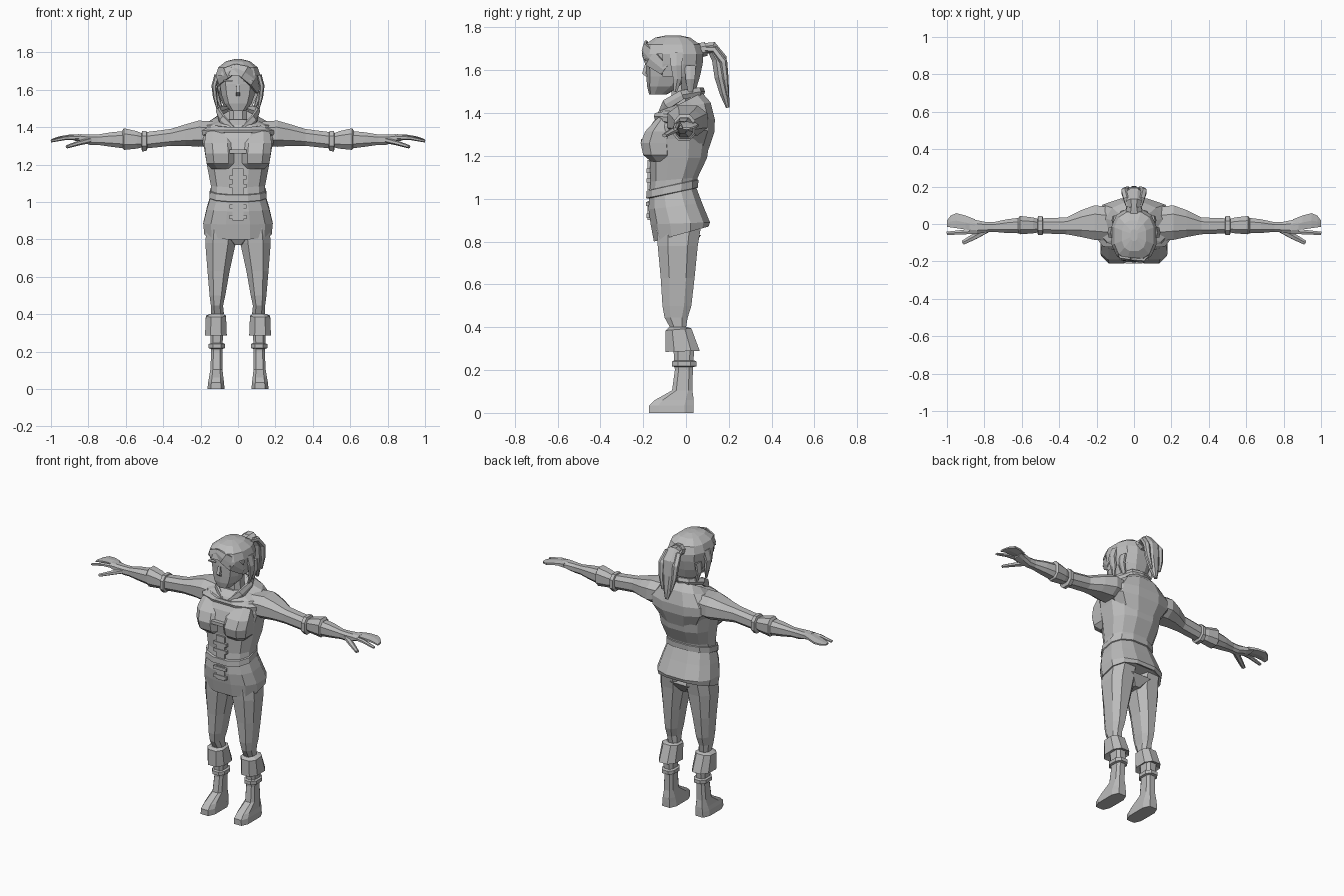
import bpy, bmesh, math
from mathutils import Vector

grey = bpy.data.materials.new("plain grey")
grey.diffuse_color = (0.5, 0.5, 0.5, 1)


def oval(n, p):
    """Unit cross-section with flat front, back and sides; p < 1 makes it squarer."""
    pts = []
    for i in range(n):
        a = 2 * math.pi * (i + 0.5) / n
        c, s = math.cos(a), math.sin(a)
        pts.append((math.copysign(abs(c) ** p, c), math.copysign(abs(s) ** p, s)))
    mx, my = max(q[0] for q in pts), max(q[1] for q in pts)
    return [(x / mx, y / my) for x, y in pts]


def skin(name, rings, mirror=False, caps=True, drop=None, thick=0):
    """Joins rings of points into a flat-shaded surface."""
    bm = bmesh.new()
    rows = [[bm.verts.new(p) for p in r] for r in rings]
    n = len(rows[0])
    for a, b in zip(rows, rows[1:]):
        for i in range(n):
            j = (i + 1) % n
            bm.faces.new((a[i], a[j], b[j], b[i]))
    if caps:
        bm.faces.new(rows[0])
        bm.faces.new(rows[-1])
    bmesh.ops.recalc_face_normals(bm, faces=bm.faces)
    if drop:
        gone = [f for f in bm.faces if drop(f.calc_center_median())]
        bmesh.ops.delete(bm, geom=gone, context='FACES')
    me = bpy.data.meshes.new(name)
    bm.to_mesh(me)
    bm.free()
    me.materials.append(grey)
    ob = bpy.data.objects.new(name, me)
    bpy.context.collection.objects.link(ob)
    if thick:
        m = ob.modifiers.new("thickness", 'SOLIDIFY')
        m.thickness = thick
    if mirror:
        ob.modifiers.new("mirror", 'MIRROR')
    return ob


def upright(name, rows, n=8, p=0.8, **kw):
    """Rows: x0, x1, y front, y back, z front, z back."""
    rings = []
    for x0, x1, y0, y1, z0, z1 in rows:
        rings.append([((x0 + x1) / 2 + (x1 - x0) / 2 * u, (y0 + y1) / 2 + (y1 - y0) / 2 * v,
                       (z0 + z1) / 2 + (z1 - z0) / 2 * v) for u, v in oval(n, p)])
    return skin(name, rings, **kw)


def sideways(name, rows, n=8, p=0.8):
    """Rows along x: x, y0, y1, z0, z1; mirrored to both sides."""
    rings = [[(x, (y0 + y1) / 2 + (y1 - y0) / 2 * u, (z0 + z1) / 2 + (z1 - z0) / 2 * v)
              for u, v in oval(n, p)] for x, y0, y1, z0, z1 in rows]
    return skin(name, rings, mirror=True)


def strand(name, rows, side=(1, 0, 0), n=6, mirror=False):
    """Tube along a path. Rows: x, y, z, half width, half thickness."""
    pts = [Vector(r[:3]) for r in rows]
    rings = []
    for i, r in enumerate(rows):
        d = (pts[min(i + 1, len(pts) - 1)] - pts[max(i - 1, 0)]).normalized()
        s = Vector(side)
        s = (s - d * s.dot(d)).normalized()
        t = d.cross(s)
        rings.append([pts[i] + s * r[3] * u + t * r[4] * v for u, v in oval(n, 1)])
    return skin(name, rings, mirror=mirror)


def box(name, x0, x1, y0, y1, z0, z1, mirror=False):
    return upright(name, [(x0, x1, y0, y1, z, z) for z in (z0, z1)], n=4, p=1, mirror=mirror)


def sym(w, y0, y1, z0, z1=None):
    return (-w, w, y0, y1, z0, z0 if z1 is None else z1)


# jacket body, belt and skirt
upright("jacket", [sym(.145, -.175, .045, 1.0, 1.05), sym(.145, -.165, .055, 1.08, 1.1),
                   sym(.165, -.17, .098, 1.19), sym(.18, -.185, .112, 1.28),
                   sym(.195, -.165, .11, 1.34), sym(.185, -.12, .09, 1.41), sym(.08, -.08, .04, 1.44)],
        n=12)
upright("bust", [(.02, .14, -.165, -.05, 1.175, 1.175), (.012, .168, -.2, -.05, 1.205, 1.205),
                 (.01, .175, -.212, -.05, 1.26, 1.26), (.015, .18, -.19, -.05, 1.315, 1.315),
                 (.03, .17, -.13, -.05, 1.38, 1.38)], n=8, mirror=True)
upright("belt", [sym(.148, -.178, .05, 1.0, 1.05), sym(.153, -.186, .056, 1.003, 1.053),
                 sym(.15, -.184, .058, 1.037, 1.088), sym(.143, -.172, .05, 1.04, 1.092)], n=12)
upright("jacket_skirt", [sym(.145, -.172, .045, 1.01, 1.06), sym(.167, -.175, .075, .95, .98),
                         sym(.186, -.165, .112, .88, .89), sym(.18, -.15, .105, .80, .87),
                         sym(.165, -.135, .09, .805, .875)], n=12)
upright("crotch", [sym(.03, -.10, .03, .77), sym(.13, -.14, .07, .83)], n=8)

# front fastening: placket and clasps
box("lower_placket", -.03, .03, -.18, -.15, .90, .99)
box("upper_placket", -.03, .03, -.18, -.14, 1.04, 1.18)
for i, (z, y) in enumerate([(.92, -.184), (.975, -.187), (1.085, -.184), (1.13, -.184), (1.27, -.21)]):
    box(f"clasp_{i + 1}", -.045, .045, y, y + .03, z - .01, z + .01)

# draped hood, open at the throat
upright("hood", [sym(.075, -.11, .035, 1.38, 1.47), sym(.10, -.125, .075, 1.395, 1.495),
                 sym(.15, -.145, .115, 1.40, 1.45), sym(.215, -.15, .135, 1.385, 1.37),
                 sym(.215, -.145, .132, 1.37, 1.31), sym(.14, -.12, .095, 1.36, 1.20)], n=12)
strand("collar_edge", [(.03, -.12, 1.385, .02, .012), (.085, -.09, 1.44, .025, .014),
                       (.105, -.02, 1.485, .022, .014), (.06, .06, 1.50, .02, .014),
                       (0, .075, 1.50, .02, .014)], side=(0, 0, 1), mirror=True)

# sleeves, gloves and hands
sideways("sleeve", [(.13, -.09, .09, 1.30, 1.43), (.21, -.085, .10, 1.295, 1.435),
                    (.28, -.07, .075, 1.30, 1.415), (.36, -.055, .035, 1.30, 1.39),
                    (.50, -.05, .03, 1.285, 1.372)])
sideways("sleeve_cuff", [(.485, -.05, .03, 1.285, 1.365), (.49, -.06, .042, 1.272, 1.38),
                         (.512, -.06, .042, 1.27, 1.38), (.517, -.05, .03, 1.285, 1.365)])
sideways("glove_cuff", [(.51, -.045, .025, 1.292, 1.365), (.54, -.05, .035, 1.285, 1.378),
                        (.61, -.055, .043, 1.278, 1.394), (.62, -.045, .03, 1.29, 1.38)])
sideways("forearm", [(.60, -.05, .035, 1.285, 1.38), (.68, -.048, .025, 1.295, 1.372),
                     (.75, -.042, .01, 1.305, 1.36), (.79, -.045, .01, 1.305, 1.36),
                     (.84, -.052, .02, 1.318, 1.362), (.88, -.05, .03, 1.33, 1.36)])
sideways("fingers", [(.85, -.035, .025, 1.335, 1.362), (.90, -.03, .045, 1.338, 1.36),
                     (.95, -.022, .058, 1.333, 1.352), (.98, -.018, .045, 1.328, 1.343),
                     (1.0, -.015, .018, 1.322, 1.334)], n=6)
strand("index_finger", [(.84, -.038, 1.345, .014, .013), (.92, -.044, 1.342, .012, .011),
                        (1.0, -.05, 1.325, .009, .007)], side=(0, 1, 0), mirror=True)
strand("thumb", [(.79, -.03, 1.33, .018, .015), (.85, -.065, 1.315, .016, .013),
                 (.915, -.10, 1.295, .011, .009)], side=(0, 1, 0), mirror=True)

# trousers, cuffs and boots
upright("trouser_leg", [(.075, .143, -.075, .0, .40, .40), (.08, .145, -.10, .008, .445, .445),
                        (.068, .152, -.11, .025, .50, .50), (.045, .163, -.118, .04, .63, .63),
                        (.012, .175, -.132, .055, .78, .78), (.003, .165, -.14, .075, .90, .90)],
        mirror=True)
upright("knee_cuff", [(.08, .145, -.06, .03, .30, .30), (.06, .176, -.095, .064, .285, .29),
                      (.064, .172, -.095, .025, .385, .395), (.08, .15, -.08, .01, .40, .40)],
        n=8, mirror=True)
upright("boot", [(.072, .163, -.172, .035, 0, 0), (.075, .16, -.172, .036, .035, .035),
                 (.078, .155, -.145, .036, .06, .06), (.083, .148, -.065, .03, .105, .105),
                 (.083, .143, -.052, .032, .2, .2), (.08, .15, -.06, .04, .32, .32)],
        p=0.6, mirror=True)
upright("boot_strap", [(.08, .147, -.055, .037, .215, .215), (.07, .157, -.066, .05, .218, .218),
                       (.07, .157, -.066, .05, .24, .24), (.08, .147, -.055, .037, .245, .245)],
        mirror=True)

# neck and head
upright("neck", [sym(.05, -.07, .02, 1.40), sym(.045, -.065, .02, 1.56)])
upright("head", [sym(.04, -.172, -.09, 1.487), sym(.072, -.182, -.02, 1.525),
                 sym(.088, -.185, .02, 1.57), sym(.098, -.188, .05, 1.63),
                 sym(.1, -.185, .06, 1.69), sym(.06, -.14, .03, 1.735)], n=10)
strand("nose", [(0, -.185, 1.63, .008, .006), (0, -.196, 1.585, .012, .009),
                (0, -.18, 1.572, .01, .006)], n=4)
box("eyebrow", .03, .078, -.192, -.16, 1.645, 1.652, mirror=True)

# hair: cap with an open face, fringe, side locks and ponytail
upright("hair_cap", [sym(.075, -.165, .045, 1.52, 1.505), sym(.105, -.195, .065, 1.57),
                     sym(.115, -.20, .078, 1.63), sym(.12, -.202, .08, 1.675),
                     sym(.105, -.19, .065, 1.72), sym(.065, -.145, .02, 1.752), sym(.02, -.09, -.03, 1.763)],
        n=12, drop=lambda c: c.z < 1.69 and c.y < -.075 or c.z < 1.6 and c.y < -.02)
strand("long_fringe", [(-.02, -.185, 1.72, .02, .01), (.035, -.195, 1.695, .035, .012),
                       (.08, -.165, 1.655, .04, .012), (.105, -.10, 1.60, .025, .01)],
       side=(0, 0, 1))
strand("short_fringe", [(-.01, -.185, 1.72, .02, .01), (-.06, -.185, 1.69, .03, .012),
                        (-.105, -.12, 1.655, .03, .01)], side=(0, 0, 1))
strand("side_lock", [(.112, -.045, 1.68, .03, .014), (.128, -.045, 1.62, .026, .014),
                     (.122, -.04, 1.56, .02, .012), (.11, -.05, 1.50, .008, .006)],
       side=(0, 1, 0), mirror=True)
strand("back_lock", [(.10, .02, 1.62, .026, .012), (.108, .02, 1.56, .022, .012),
                     (.09, .02, 1.50, .012, .008)], side=(0, 1, 0), mirror=True)
strand("hair_tie", [(0, .05, 1.69, .045, .035), (0, .095, 1.70, .04, .032)], n=8)
strand("ponytail", [(0, .07, 1.70, .025, .025), (0, .12, 1.705, .042, .03),
                    (0, .155, 1.655, .05, .035), (0, .165, 1.57, .045, .032),
                    (0, .18, 1.49, .03, .022), (0, .195, 1.425, .01, .008)], n=8)
strand("ponytail_strand", [(.02, .07, 1.70, .014, .014), (.038, .135, 1.695, .018, .018),
                           (.05, .175, 1.64, .018, .018), (.046, .185, 1.56, .014, .014),
                           (.03, .195, 1.48, .006, .006)], mirror=True)
